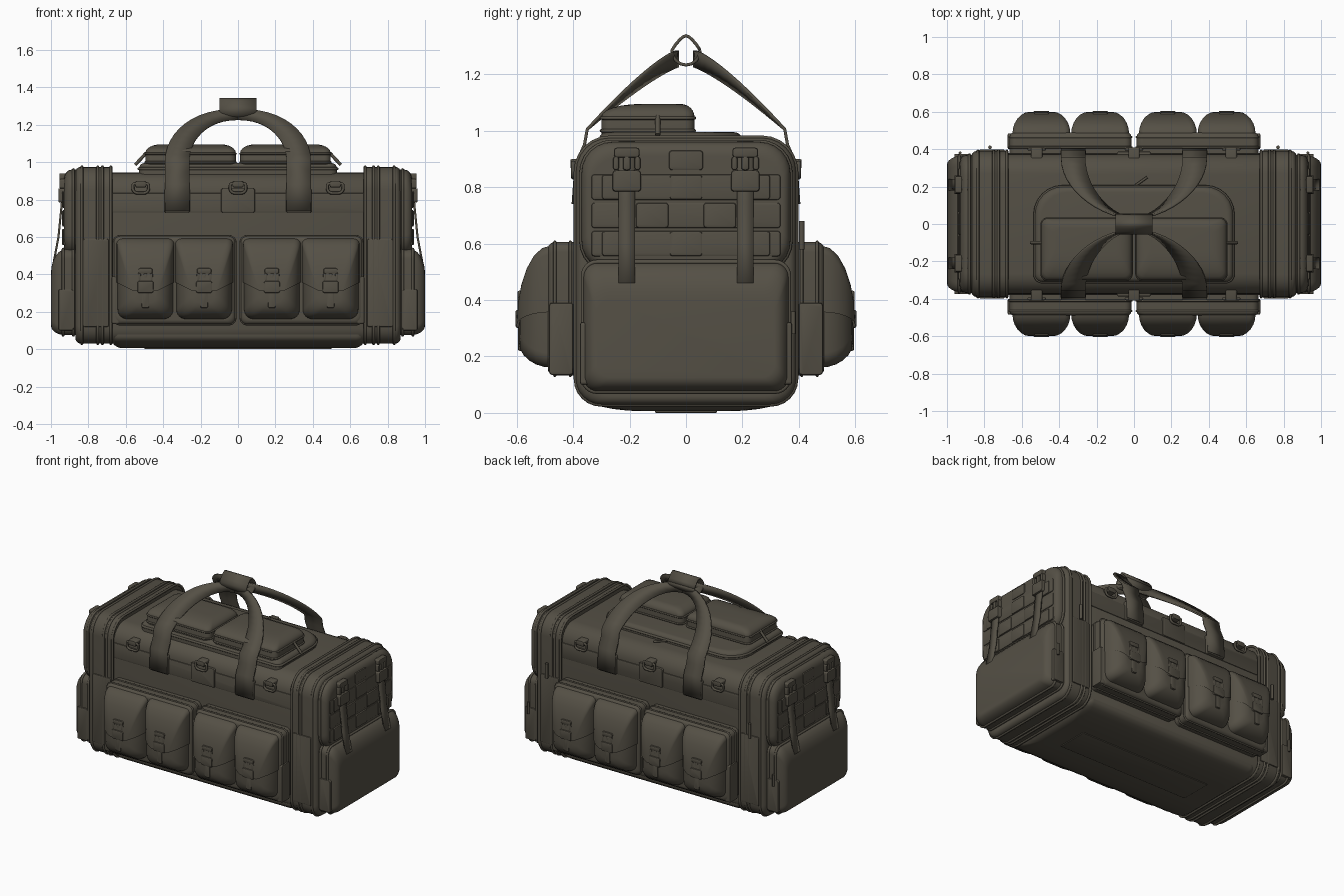
import bpy, bmesh, math

cube = bpy.data.objects.get("Cube")
if cube:
    bpy.data.objects.remove(cube, do_unlink=True)

fabric = bpy.data.materials.new("olive_fabric")
fabric.use_nodes = True
fabric.diffuse_color = (0.09, 0.08, 0.06, 1)
shader = fabric.node_tree.nodes["Principled BSDF"]
shader.inputs["Base Color"].default_value = fabric.diffuse_color
shader.inputs["Roughness"].default_value = 0.8

# Each axis maps (depth, across, along) so that depth grows outward
MAPPING = {"x": lambda depth, u, v: (depth, u, v),
           "y": lambda depth, u, v: (u, -depth, v),
           "z": lambda depth, u, v: (u, v, depth)}
meshes = []


def copies(name, mirror):
    """Names and signs of the mirrored copies of a part."""
    for sx in ((1, -1) if "x" in mirror else (1,)):
        for sy in ((1, -1) if "y" in mirror else (1,)):
            tag = ("_left" if sx > 0 else "_right") if "x" in mirror else ""
            tag += ("_front" if sy > 0 else "_back") if "y" in mirror else ""
            yield name + tag, sx, sy


def link(name, data):
    data.materials.append(fabric)
    ob = bpy.data.objects.new(name, data)
    bpy.context.collection.objects.link(ob)
    if ob.type == "MESH":
        meshes.append(ob)
    return ob


def skin(name, rings, mirror, closed, hem=None):
    """Join rings of points; closed rings are capped; a hem (x, z) trims off the lower part."""
    made = []
    for label, sx, sy in copies(name, mirror):
        bm = bmesh.new()
        rows = [[bm.verts.new((x * sx, y * sy, z)) for x, y, z in ring] for ring in rings]
        count = len(rows[0])
        for a, b in zip(rows, rows[1:]):
            for i in range(count if closed else count - 1):
                j = (i + 1) % count
                bm.faces.new((a[i], a[j], b[j], b[i]))
        if closed:
            bm.faces.new(rows[0])
            bm.faces.new(rows[-1])
        bmesh.ops.recalc_face_normals(bm, faces=bm.faces)
        for tilt in ((-0.5, 0, 0.5) if hem else ()):
            bmesh.ops.bisect_plane(bm, geom=bm.verts[:] + bm.edges[:] + bm.faces[:], clear_inner=True,
                                   plane_co=(hem[0] * sx, 0, hem[1] - abs(tilt) * 0.06), plane_no=(tilt, 0, 1))
        mesh = bpy.data.meshes.new(label)
        bm.to_mesh(mesh)
        bm.free()
        made.append(link(label, mesh))
    return made


def outline(axis, depth, wide, high, radius, steps=6):
    """Rounded rectangle; radius is one value or (lower, upper)."""
    lower, upper = radius if isinstance(radius, tuple) else (radius, radius)
    limit = min(wide[1] - wide[0], high[1] - high[0]) * 0.49
    corners = ((1, 1, upper), (0, 1, upper), (0, 0, lower), (1, 0, lower))
    points = []
    for k, (right, top, r) in enumerate(corners):
        r = min(r, limit)
        u = wide[right] + (-r if right else r)
        v = high[top] + (-r if top else r)
        for i in range(steps + 1):
            a = (k + i / steps) * math.pi / 2
            points.append(MAPPING[axis](depth, u + r * math.cos(a), v + r * math.sin(a)))
    return points


def pad(name, axis, base, top, wide, high, radius=0.01, dome=0.006,
        inset=None, lower=None, upper=None, mirror="", hem=None):
    """Padded block whose outer edge rounds over; insets set how far each side draws in."""
    inset = dome if inset is None else inset
    lower = inset if lower is None else lower
    upper = inset if upper is None else upper
    rings = [outline(axis, base, wide, high, radius)]
    steps = 6 if abs(dome) > 0.01 else 2
    for i in range(steps + 1):
        a = i / steps * math.pi / 2
        k = 1 - math.cos(a)
        rings.append(outline(axis, top - dome + dome * math.sin(a),
                             (wide[0] + inset * k, wide[1] - inset * k),
                             (high[0] + lower * k, high[1] - upper * k), radius))
    skin(name, rings, mirror, True, hem)


def cord(name, points, thick, mirror="", closed=False):
    for label, sx, sy in copies(name, mirror):
        curve = bpy.data.curves.new(label, "CURVE")
        curve.dimensions = "3D"
        curve.bevel_depth, curve.bevel_resolution = thick, 2
        curve.use_fill_caps = True
        spline = curve.splines.new("POLY")
        spline.points.add(len(points) - 1)
        for point, (x, y, z) in zip(spline.points, points):
            point.co = (x * sx, y * sy, z, 1)
        spline.use_cyclic_u = closed
        link(label, curve)


def piping(name, axis, depths, wide, high, radius, thick=0.008, mirror=""):
    for i, depth in enumerate(depths):
        cord(f"{name}_{i}", outline(axis, depth, wide, high, radius), thick, mirror, True)


def ribbon(name, edges, mirror=""):
    """Webbing strap spanned between two edge paths."""
    for ob in skin(name, edges, mirror, False):
        solid = ob.modifiers.new("thickness", "SOLIDIFY")
        solid.thickness, solid.offset = 0.011, 0


def span(centre, half):
    return (centre - half, centre + half)


def buckle(name, axis, depth, u, v, size, mirror):
    """Side release buckle: receiver, slider, tongue and two prongs."""
    def part(label, lift, offset, half, low, high):
        pad(f"{name}_{label}", axis, depth - 0.035, depth + lift, span(u + offset * size, half * size),
            (v + low * size, v + high * size), mirror=mirror)
    part("receiver", 0.016, 0, 0.5, -0.75, 0)
    part("slider", 0.01, 0, 0.45, 0.45, 0.8)
    part("tongue", 0.008, 0, 0.14, 0, 0.5)
    for side in (-1, 1):
        part("prong_a" if side < 0 else "prong_b", 0.01, side * 0.38, 0.1, 0, 0.5)


# Main body, sagging belly and base strip
SEAM = 0.68
pad("body", "x", -SEAM, SEAM, span(0, 0.375), (0.03, 0.945), radius=(0.08, 0.11))
pad("belly", "z", 0.08, 0.006, span(0, SEAM), span(0, 0.37), radius=0.05,
    dome=-0.06, inset=0.06, lower=0.22, upper=0.22)
pad("base_strip", "z", 0.02, 0, span(0, 0.5), span(0, 0.11), dome=-0.004, inset=0.004)

# Flared ends with zip piping, and the panel above each end pocket
band = dict(wide=span(0, 0.39), high=(0.03, 0.975), radius=(0.09, 0.12), mirror="x")
pad("end_band", "x", SEAM, 0.87, dome=0.03, **band)
piping("end_piping", "x", (SEAM, 0.725, 0.75, 0.835), **band)
panel = dict(wide=span(0, 0.37), high=(0.5, 0.96), radius=0.11, mirror="x")
pad("end_upper_panel", "x", 0.85, 0.93, dome=0.04, inset=0.03, upper=0.05, **panel)
piping("end_panel_piping", "x", (0.88,), **panel)
pad("zip_garage", "y", 0.37, 0.397, (0.69, 0.83), (0.12, 0.59), mirror="xy")

# End pockets with piping and side gussets
pocket = dict(wide=span(0, 0.365), high=(0.075, 0.535), radius=0.05, mirror="x")
pad("end_pocket", "x", 0.85, 1, dome=0.08, inset=0.05, lower=0.05, upper=0.13, **pocket)
piping("end_pocket_piping", "x", (0.88, 0.935), **pocket)
pad("end_pocket_gusset", "y", 0.35, 0.375, (0.88, 0.96), (0.1, 0.32), mirror="xy")

# Woven attachment webbing on the end panels
for row in range(3):
    middle = 0.6 + row * 0.1
    pad(f"webbing_row_{row}", "x", 0.9, 0.935, span(0, 0.335), span(middle, 0.045), mirror="x")
    for column in range(-2, 3):
        if (row + column) % 2 == 0:
            pad(f"webbing_loop_{row}_{column + 2}", "x", 0.92, 0.94,
                span(column * 0.12, 0.058), span(middle, 0.044), mirror="x")
pad("end_tab", "x", 0.9, 0.935, span(0, 0.06), (0.86, 0.93), mirror="x")

# Compression straps and buckles over the ends
strap_path = ((0.88, 0.96), (0.93, 0.93), (0.945, 0.75), (0.96, 0.6), (0.99, 0.44))
for tag, y in (("a", -0.21), ("b", 0.21)):
    ribbon("compression_strap_" + tag, [[(x, edge, z) for edge in span(y, 0.03)] for x, z in strap_path], "x")
    buckle("end_buckle_" + tag, "x", 0.945, y, 0.86, 0.1, "x")

# Cargo panels along both long sides
cargo = dict(wide=(0.014, 0.665), high=(0.133, 0.605), radius=0.035, mirror="xy")
pad("cargo_panel", "y", 0.36, 0.49, dome=0.025, **cargo)
piping("cargo_piping", "y", (0.41, 0.465), thick=0.006, **cargo)
pad("cargo_gusset", "x", 0.64, 0.675, (-0.485, -0.4), (0.135, 0.39), mirror="xy")

# Bulging pouches with curved flaps and buckles
for tag, x in (("inner", 0.181), ("outer", 0.495)):
    bulge = dict(dome=0.12, inset=0.095, lower=0.09, upper=0.28, mirror="xy")
    pad("pouch_" + tag, "y", 0.46, 0.592, span(x, 0.15), (0.16, 0.585), radius=(0.05, 0.03), **bulge)
    pad("pouch_flap_" + tag, "y", 0.46, 0.6, span(x, 0.155), (0.152, 0.593), radius=(0.05, 0.03),
        hem=(x, 0.31), **bulge)
    pad("pouch_strap_" + tag, "y", 0.56, 0.596, span(x, 0.02), (0.22, 0.32), mirror="xy")
    buckle("pouch_buckle_" + tag, "y", 0.588, x, 0.365, 0.085, "xy")

# Upper reinforcement strip, patches and D-rings
pad("upper_strip", "y", 0.36, 0.38, span(0, SEAM), (0.73, 0.835), mirror="y")
pad("centre_patch", "y", 0.37, 0.387, span(0, 0.09), (0.73, 0.86), mirror="y")
pad("handle_patch", "y", 0.37, 0.397, span(0.325, 0.068), (0.73, 0.86), mirror="xy")
for tag, x in (("a", -0.52), ("b", 0), ("c", 0.52)):
    piping("d_ring_" + tag, "y", (0.4,), span(x, 0.042), (0.835, 0.885), radius=(0.03, 0.01), mirror="y")
    pad("d_ring_tab_" + tag, "y", 0.35, 0.41, span(x, 0.03), (0.865, 0.9), mirror="y")

# Lid pad and its two raised pockets
lid = dict(wide=span(0, 0.53), high=(-0.31, 0.2), radius=(0.04, 0.15))
pad("lid_pad", "z", 0.92, 0.995, dome=0.03, **lid)
piping("lid_piping", "z", (0.965,), **lid)
raised = dict(wide=(0.012, 0.495), high=(-0.3, 0.03), radius=0.035, mirror="x")
pad("lid_pocket", "z", 0.97, 1.095, dome=0.045, inset=0.08, lower=0.14, upper=0.05, **raised)
piping("lid_pocket_piping", "z", (1, 1.045), thick=0.006, **raised)

# Carry handles: straight legs, then arcs leaning in to meet above the bag
OUTER, INNER = 0.39, 0.26
edges = [[(x, -y, z) for x in (OUTER, INNER)] for y, z in ((0.4, 0.74), (0.39, 0.88), (0.36, 0.95))]
for i in range(13):
    a = i / 12 * math.pi / 2
    lean = -0.03 - 0.32 * (1 - math.sin(a)) ** 0.8
    edges.append([(reach * math.cos(a) ** 0.9, lean, 1.005 + rise * math.sin(a))
                  for reach, rise in ((OUTER, 0.28), (INNER, 0.22))])
ribbon("handle", edges, "xy")

# Teardrop wrap holding the handles together
wrap = []
for i in range(17):
    a = i / 8 * math.pi
    y = 0.05 * math.cos(a) * (1 - max(0, math.sin(a)) / 2)
    wrap.append([(x, y, 1.285 + 0.052 * math.sin(a)) for x in span(0, 0.1)])
ribbon("handle_wrap", wrap)

# Zip pulls
cord("lid_zip_pull", [(0.49, -0.1, 1.05), (0.55, -0.1, 0.985)], 0.009, "x")
cord("end_zip_pull", [(0.77, 0.41, 0.68), (0.77, 0.41, 0.58)], 0.01, "x")
cord("end_pocket_zip_pull", [(0.93, 0.38, 0.36), (0.93, 0.38, 0.28)], 0.008, "x")
cord("lid_rear_pull", [(0, 0.2, 0.96), (0.07, 0.25, 0.955)], 0.007)

# Smooth shading with crisp edges
bpy.ops.object.select_all(action="DESELECT")
for ob in meshes:
    ob.select_set(True)
bpy.context.view_layer.objects.active = meshes[0]
bpy.ops.object.shade_smooth_by_angle(angle=math.radians(35))
